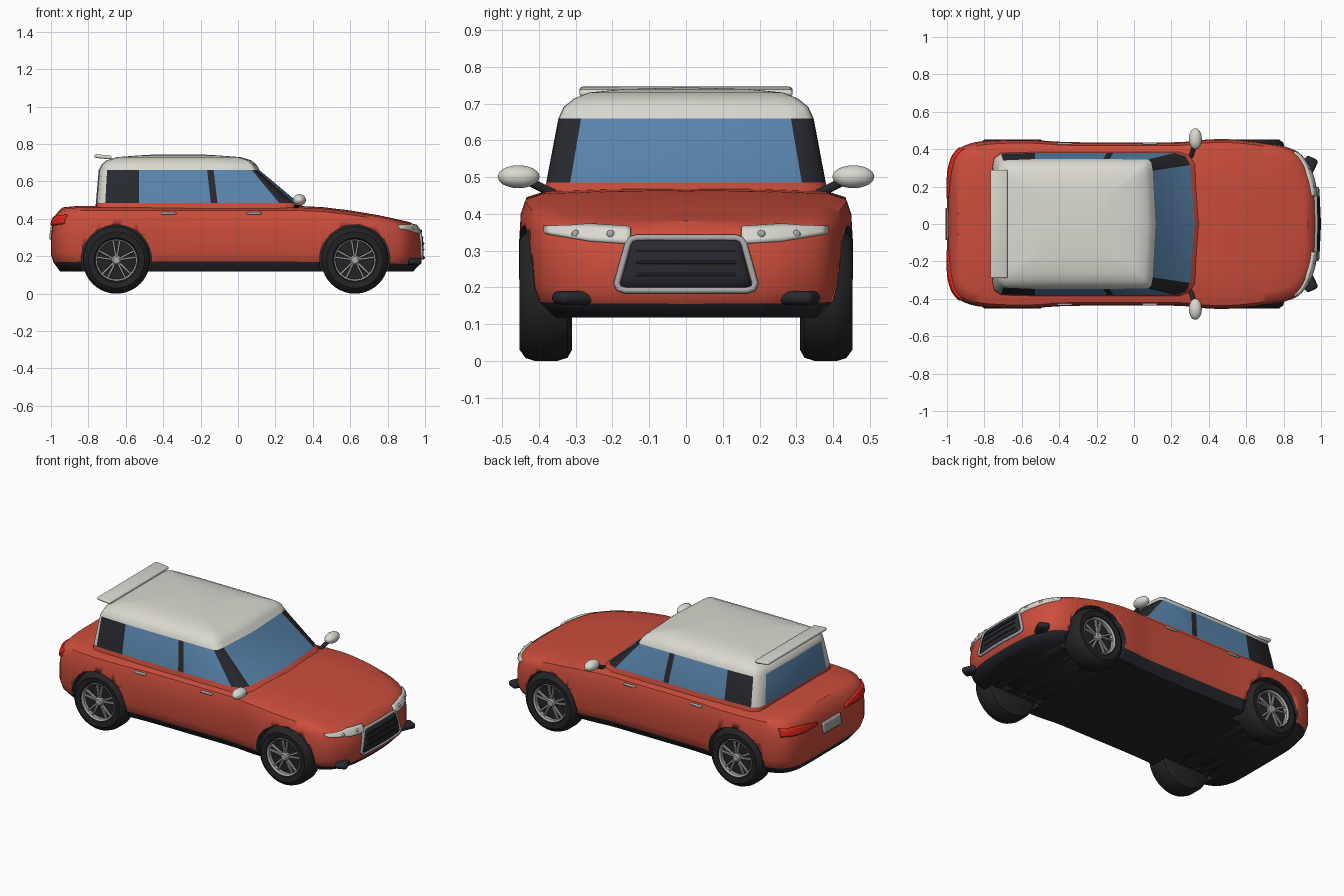
import bpy, bmesh, math
from mathutils import Matrix, Vector
from mathutils.bvhtree import BVHTree

if "Cube" in bpy.data.objects:
    bpy.data.objects.remove(bpy.data.objects["Cube"], do_unlink=True)


def material(name, r, g, b):
    m = bpy.data.materials.new(name)
    m.use_nodes = True
    m.diffuse_color = (r, g, b, 1)
    m.node_tree.nodes["Principled BSDF"].inputs["Base Color"].default_value = (r, g, b, 1)
    return m


RED = material("body red", .6, .075, .045)
WHITE = material("roof white", .7, .69, .63)
BLACK = material("trim black", .021, .022, .028)
GLASS = material("window blue", .1, .235, .42)
TYRE = material("tyre rubber", .017, .017, .019)
CHROME = material("chrome grey", .4, .4, .4)
LAMP = material("tail lamp red", .75, .02, .012)


def finish(bm, name, mats, angle=40):
    """Turn a bmesh into a smooth shaded object."""
    bmesh.ops.remove_doubles(bm, verts=bm.verts, dist=.0004)
    bmesh.ops.recalc_face_normals(bm, faces=bm.faces)
    me = bpy.data.meshes.new(name)
    bm.to_mesh(me)
    bm.free()
    for m in mats:
        me.materials.append(m)
    me.shade_smooth()
    me.set_sharp_from_angle(angle=math.radians(angle))
    ob = bpy.data.objects.new(name, me)
    bpy.context.collection.objects.link(ob)
    return ob


def skin(bm, rows, index=lambda r, c: 0):
    """Join rows of points with quads, coloured by row and column."""
    grid = [[bm.verts.new(p) for p in row] for row in rows]
    for r in range(len(grid) - 1):
        for c in range(len(grid[r]) - 1):
            f = bm.faces.new((grid[r][c], grid[r][c + 1], grid[r + 1][c + 1], grid[r + 1][c]))
            f.material_index = index(r, c)


def both_sides(bm, rows, index):
    skin(bm, rows, index)
    skin(bm, [[(x, -y, z) for x, y, z in row] for row in rows], index)


def along(pts, f):
    """Point at fraction f of a polyline, by point count."""
    f *= len(pts) - 1
    i = min(int(f), len(pts) - 2)
    return Vector(pts[i]).lerp(Vector(pts[i + 1]), f - i)


def spline(pts, n):
    """Smooth curve through the points."""
    p = [Vector(q) for q in [pts[0]] + pts + [pts[-1]]]
    out = []
    for i in range(1, len(p) - 2):
        a, b, c, d = p[i - 1:i + 3]
        for k in range(n):
            t = k / n
            out.append(b + (c - a) * t / 2 + (2 * a - 5 * b + 4 * c - d) * t * t / 2
                       + (3 * b - a - 3 * c + d) * t ** 3 / 2)
    return out + [p[-1]]


def block(name, size, place, mat, bevel, turn=Matrix()):
    bm = bmesh.new()
    bmesh.ops.create_cube(bm, size=1)
    bmesh.ops.scale(bm, vec=size, verts=bm.verts)
    bmesh.ops.bevel(bm, geom=bm.edges[:], offset=bevel, segments=3, profile=.5, affect='EDGES')
    bm.transform(Matrix.Translation(place) @ turn)
    return finish(bm, name, [mat])


def ball(name, size, place, mat):
    bm = bmesh.new()
    bmesh.ops.create_uvsphere(bm, u_segments=20, v_segments=12, radius=1)
    bm.transform(Matrix.Translation(place) @ Matrix.Diagonal((*size, 1)))
    return finish(bm, name, [mat])


def lathe(name, profile, place, side, mat, n=40):
    """Spin (radius, y) points about the y axis."""
    rows = []
    for k in range(n + 1):
        a = math.tau * k / n
        rows.append([(place[0] + r * math.cos(a), side * y, place[1] + r * math.sin(a)) for r, y in profile])
    bm = bmesh.new()
    skin(bm, rows)
    return finish(bm, name, [mat])


def tube(name, pts, radius, mat, closed=False):
    cu = bpy.data.curves.new(name, 'CURVE')
    cu.dimensions = '3D'
    cu.bevel_depth = radius
    cu.use_fill_caps = True
    s = cu.splines.new('POLY')
    s.points.add(len(pts) - 1)
    s.use_cyclic_u = closed
    for q, p in zip(s.points, pts):
        q.co = (*p, 1)
    cu.materials.append(mat)
    ob = bpy.data.objects.new(name, cu)
    bpy.context.collection.objects.link(ob)
    return ob


# Body shell: a plan outline stacked through side profile rows
plan = spline([(-1, 0), (-1, .2), (-.99, .31), (-.95, .39), (-.86, .435), (-.7, .45), (-.55, .45),
               (-.35, .438), (0, .437), (.25, .438), (.4, .452), (.55, .452), (.7, .435),
               (.82, .41), (.9, .365), (.96, .26), (.98, .14), (.985, 0)], 5)
crest = [(-1, .43), (-.95, .46), (-.85, .47), (.3, .47), (.45, .463), (.6, .445),
         (.75, .42), (.85, .398), (.95, .375), (1, .36)]


def top_z(x):
    for (a, za), (b, zb) in zip(crest, crest[1:]):
        if x <= b:
            return za + (zb - za) * max(0, x - a) / (b - a)
    return crest[-1][1]


FLOOR = .118
# Each row: length scale, width scale, height as a share of the crest
shape = [(.95, 0, 0), (.95, .88, 0), (.985, .975, .15), (1, 1, .3), (1, 1, .6), (.99, .99, .82),
         (.975, .96, .93), (.95, .85, .975), (.94, .45, .995), (.94, 0, 1)]
rows = [[(p.x * sx, p.y * sy, FLOOR + t * (top_z(p.x * sx) - FLOOR)) for p in plan] for sx, sy, t in shape]
bm = bmesh.new()
both_sides(bm, rows, lambda r, c: 0 if r < 2 else 1)
shell = BVHTree.FromBMesh(bm)
body = finish(bm, "body", [BLACK, RED], 50)

# Wheel arches cut from the shell
AXLES, HUB = (-.65, .625), .18
for x in AXLES:
    for side in (-1, 1):
        cut = lathe("arch_cutter", [(0, .29), (.188, .29), (.188, .6), (0, .6)], (x, HUB), side, BLACK)
        mod = body.modifiers.new("arch", 'BOOLEAN')
        mod.object, mod.operation, mod.solver = cut, 'DIFFERENCE', 'EXACT'
        bpy.context.view_layer.objects.active = body
        bpy.ops.object.modifier_apply(modifier=mod.name)
        bpy.data.objects.remove(cut, do_unlink=True)

# Cabin: columns given at the belt line and at the window tops
belt = [(-.76, 0), (-.755, .3), (-.745, .35), (-.71, .375), (-.53, .38), (-.145, .38),
        (-.11, .38), (.22, .38), (.275, .362), (.3, .315), (.325, 0)]
head = [(-.745, 0), (-.74, .27), (-.725, .315), (-.7, .34), (-.53, .347), (-.165, .347),
        (-.13, .347), (.075, .345), (.092, .33), (.1, .285), (.115, 0)]
LOW, HIGH, MID = .485, .66, -.32
rows = []
for z in (.43, LOW, HIGH):
    f = (z - LOW) / (HIGH - LOW)
    rows.append([(*Vector(a).lerp(Vector(b), f), z) if f >= 0 else
                 (*(Vector(a) + (Vector(a) - Vector(b)) * -f), z) for a, b in zip(belt, head)])
for z, sx, sy in ((.69, .965, .96), (.713, .9, .88), (.73, .77, .76), (.739, .5, .5), (.744, .3, 0)):
    rows.append([(MID + (x - MID) * sx, y * sy, z) for x, y in head])
panes = [2, 1, 1, 3, 2, 3, 2, 3, 3, 2]
bm = bmesh.new()
both_sides(bm, rows, lambda r, c: 0 if r == 0 else panes[c] if r == 1 else 1)
finish(bm, "cabin", [RED, WHITE, GLASS, BLACK], 45)

# Roof spoiler
block("spoiler", (.092, .58, .02), (-.722, 0, .732), WHITE, .009, Matrix.Rotation(.1, 4, 'Y'))


def on_end(end, y, z, lift=0):
    """Point on the nose (1) or tail (-1) of the shell."""
    hit = shell.ray_cast(Vector((end * 2, y, z)), Vector((-end, 0, 0)))[0]
    return Vector((end * (max(abs(hit.x) if hit else 0, .84) + lift), y, z))


def patch(name, end, lower, upper, mat, thick):
    """Panel between two edges, wrapped on an end of the shell."""
    n = 14
    bm = bmesh.new()
    skin(bm, [[on_end(end, *along(lower, c / n).lerp(along(upper, c / n), r / 4))
               for c in range(n + 1)] for r in range(5)])
    ob = finish(bm, name, [mat])
    mod = ob.modifiers.new("thickness", 'SOLIDIFY')
    mod.thickness, mod.offset = thick, 0


# Grille, its frame and slats
patch("grille", 1, [(-.18, .198), (.18, .198)], [(-.145, .33), (.145, .33)], BLACK, .016)
half = [(0, .192), (.165, .192), (.183, .198), (.188, .212), (.158, .318), (.15, .33), (.135, .335), (0, .335)]
ring = half + [(-y, z) for y, z in half[-2:0:-1]]
tube("grille_frame", [on_end(1, y, z, .006) for y, z in ring], .009, CHROME, True)
for k in range(3):
    z = .235 + k * .033
    tube("grille_slat", [on_end(1, y * .027, z, .008) for y in range(-5, 6)], .004, TYRE)

# Number plate
patch("number_plate", -1, [(-.085, .29), (.085, .29)], [(-.085, .355), (.085, .355)], CHROME, .016)

for side, label in ((-1, "front"), (1, "back")):
    # Lamps at both ends
    patch(label + "_headlight", 1, [(side * .15, .318), (side * .26, .325), (side * .38, .345)],
          [(side * .15, .36), (side * .26, .366), (side * .38, .363)], WHITE, .022)
    for y in (.205, .3):
        ball(label + "_headlight_bulb", (.008, .011, .011), on_end(1, side * y, .345, .01), CHROME)
    patch(label + "_tail_light", -1, [(side * .14, .365), (side * .28, .362), (side * .4, .372)],
          [(side * .14, .38), (side * .28, .41), (side * .4, .418)], LAMP, .022)
    block(label + "_bumper_pad", (.07, .12, .036), (.93, side * .3, .172), BLACK, .016,
          Matrix.Rotation(-side * .45, 4, 'Z'))

    # Mirror on its arm
    ball(label + "_mirror", (.035, .057, .031), (.328, side * .455, .501), WHITE)
    tube(label + "_mirror_arm", [(.305, side * .36, .455), (.325, side * .43, .49)], .012, BLACK)

    # Door handles
    for x in (-.37, .085):
        block(label + "_door_handle", (.08, .014, .013), (x, side * .43, .43), CHROME, .005)

    # Wheels: tyre, rim ring, hub and paired spokes
    for x in AXLES:
        name = ("left_" if x > 0 else "right_") + label
        lathe(name + "_tyre", [(0, .31), (.15, .31), (.171, .322), (HUB, .35), (HUB, .41), (.172, .436),
                               (.15, .452), (.118, .448), (.108, .42), (0, .42)], (x, HUB), side, TYRE)
        lathe(name + "_rim", [(.103, .42), (.103, .44), (.112, .447), (.112, .42)], (x, HUB), side, CHROME)
        lathe(name + "_hub", [(.026, .415), (.026, .437), (.018, .444), (0, .444)], (x, HUB), side, CHROME, 20)
        for k in range(5):
            for lean in (-.17, .17):
                a = math.tau * k / 5 + math.pi / 2 + lean
                turn = Matrix.Rotation(-a, 4, 'Y')
                spot = Vector((x, side * .43, HUB)) + turn @ Vector((.064, 0, 0))
                block(name + "_spoke", (.085, .014, .011), spot, CHROME, .003, turn)
